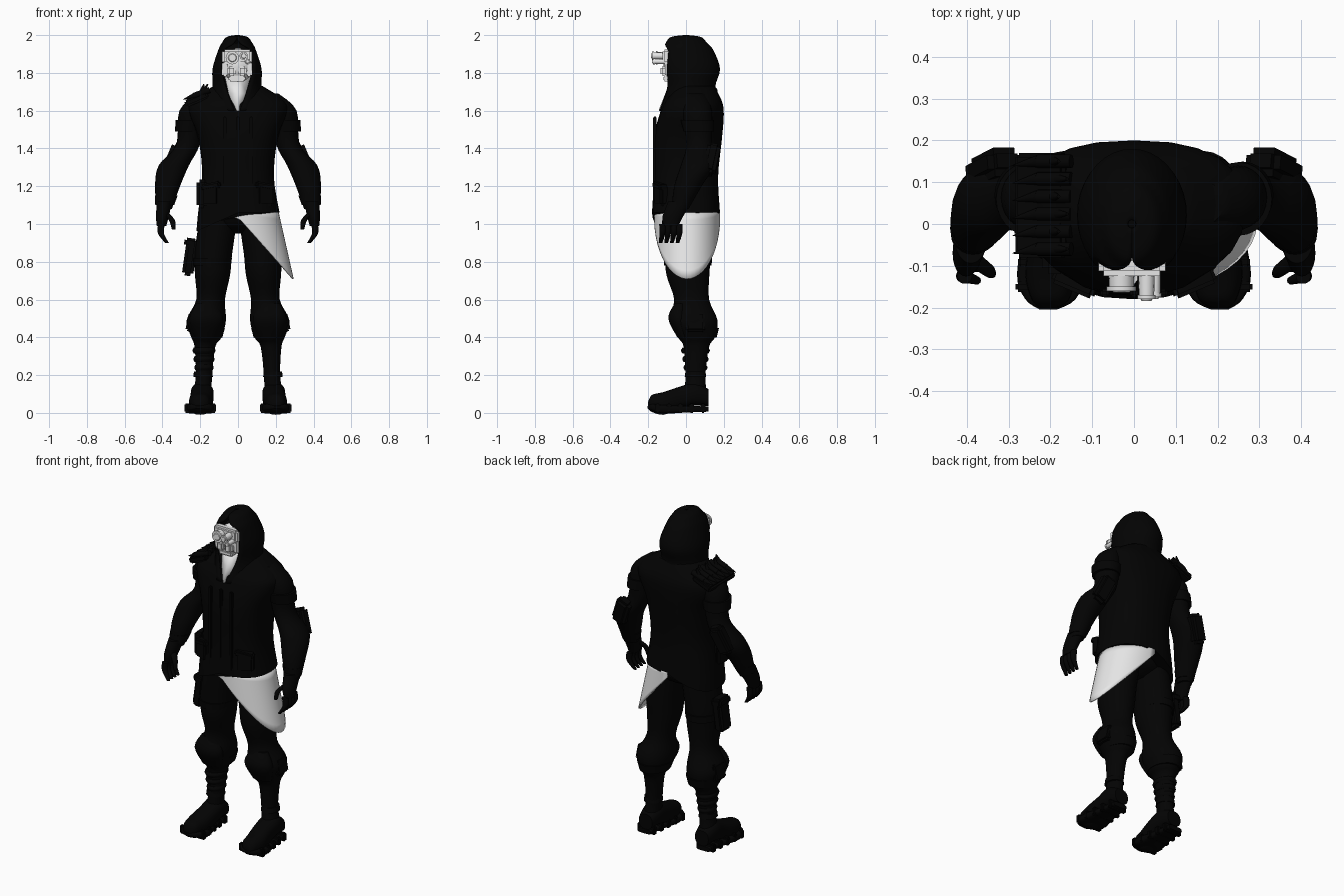
import bpy, bmesh, math
from mathutils import Vector, Matrix

cube = bpy.data.objects.get("Cube")
if cube:
    bpy.data.objects.remove(cube, do_unlink=True)


def material(name, value):
    mat = bpy.data.materials.new(name)
    mat.use_nodes = True
    colour = (value, value, value, 1)
    mat.diffuse_color = colour
    mat.node_tree.nodes["Principled BSDF"].inputs["Base Color"].default_value = colour
    return mat


BLACK = material("black cloth", .001)
WHITE = material("pale grey", .8)


def finish(name, bm, mat):
    bmesh.ops.recalc_face_normals(bm, faces=bm.faces)
    mesh = bpy.data.meshes.new(name)
    bm.to_mesh(mesh)
    bm.free()
    mesh.materials.append(mat)
    ob = bpy.data.objects.new(name, mesh)
    bpy.context.collection.objects.link(ob)
    bpy.ops.object.select_all(action='DESELECT')
    ob.select_set(True)
    bpy.context.view_layer.objects.active = ob
    bpy.ops.object.shade_smooth_by_angle(angle=math.radians(40))
    return ob


def skin(name, rows, mat, closed=False, thick=0):
    """Skin between rows of points; closed rows become a capped tube."""
    bm = bmesh.new()
    verts = [[bm.verts.new(point) for point in row] for row in rows]
    count = len(verts[0])
    for lower, upper in zip(verts, verts[1:]):
        for i in range(count if closed else count - 1):
            j = (i + 1) % count
            bm.faces.new((lower[i], lower[j], upper[j], upper[i]))
    if closed:
        bm.faces.new(verts[0])
        bm.faces.new(verts[-1])
    ob = finish(name, bm, mat)
    if thick:
        ob.modifiers.new("thickness", 'SOLIDIFY').thickness = thick


def blend(keys, steps=4):
    """Smooth in-between values through a few key sections."""
    keys = [Vector(key) for key in keys]
    result = []
    for i in range(len(keys) - 1):
        a, b = keys[i], keys[i + 1]
        before, after = keys[max(i - 1, 0)], keys[min(i + 2, len(keys) - 1)]
        for step in range(steps):
            t = step / steps
            bend = (b - before) * (t * (1 - t) ** 2) - (after - a) * (t * t * (1 - t))
            result.append(a.lerp(b, t * t * (3 - 2 * t)) + bend / 2)
    return result + [keys[-1]]


def ring(x, y, z, wide, deep, lying=False, power=1, count=24):
    points = []
    for i in range(count):
        angle = math.tau * i / count
        c, s = math.cos(angle), math.sin(angle)
        u = wide * math.copysign(abs(c) ** power, c)
        v = deep * math.copysign(abs(s) ** power, s)
        points.append(Vector((x + u, y, z + v) if lying else (x + u, y + v, z)))
    return points


def limb(name, keys, side=1, depth=1.0, **shape):
    """Tube through (x, y, z, radius) keys, mirrored when side is negative."""
    rows = [ring(side * x, y, z, r, r * depth, **shape) for x, y, z, r in blend(keys)]
    skin(name, rows, BLACK, closed=True)


def box(name, loc, size, mat=BLACK, rot=(0, 0, 0)):
    bm = bmesh.new()
    bmesh.ops.create_cube(bm, size=1)
    bmesh.ops.scale(bm, vec=size, verts=bm.verts)
    bmesh.ops.bevel(bm, geom=bm.edges[:], offset=min(size) / 4, segments=2, affect='EDGES')
    ob = finish(name, bm, mat)
    ob.location, ob.rotation_euler = loc, rot


def rod(name, start, end, radius, tip, mat=BLACK):
    start, end = Vector(start), Vector(end)
    line = end - start
    place = Matrix.Translation((start + end) / 2) @ line.to_track_quat('Z', 'Y').to_matrix().to_4x4()
    bm = bmesh.new()
    bmesh.ops.create_cone(bm, cap_ends=True, segments=16, radius1=radius, radius2=tip,
                          depth=line.length, matrix=place)
    finish(name, bm, mat)


def ball(name, loc, size, mat):
    bm = bmesh.new()
    bmesh.ops.create_uvsphere(bm, u_segments=20, v_segments=12, radius=1)
    bmesh.ops.scale(bm, vec=size, verts=bm.verts)
    finish(name, bm, mat).location = loc


# Jacket: (height, half width, half depth, centre), hem dropping towards the right hip
jacket = [(1.06, .22, .18, 0), (1.25, .19, .17, 0), (1.45, .21, .18, .01),
          (1.58, .26, .17, .03), (1.65, .25, .15, .04), (1.73, .13, .1, .05)]
rows = [ring(0, y, z, wide, deep, power=.8) for z, wide, deep, y in blend(jacket)]
for level, drop in enumerate((.45, .25, .1)):
    for point in rows[level]:
        point.z += drop * min(point.x, 0)
skin("jacket", rows, BLACK, closed=True)
limb("pelvis", [(0, .01, .95, .06), (0, .01, 1, .16), (0, 0, 1.1, .2)], depth=.75)
for x in (-.07, 0, .07):
    box("jacket_front_strip", (x, -.165, 1.33), (.02, .02, .48))
box("hip_pouch", (-.19, -.06, 1.16), (.06, .12, .15))

# Hood: (height, half width, half depth, centre, half opening), open at the front
hood = [(1.6, .15, .165, .025, .015), (1.72, .13, .135, .02, .06), (1.82, .13, .16, .02, .085),
        (1.92, .1, .145, 0, .075), (1.96, .08, .11, 0, .02), (1.99, .055, .08, 0, 0), (2, .01, .01, 0, 0)]
rows = []
for z, wide, deep, y, gap in blend(hood):
    edge = math.asin(min(max(gap, 0) / wide, 1))
    angles = [edge + (math.tau - 2 * edge) * i / 28 for i in range(29)]
    rows.append([(wide * math.sin(a) - .005, y - deep * math.cos(a), z) for a in angles])
skin("hood", rows, BLACK, thick=.01)
ball("head", (0, .02, 1.86), (.085, .1, .1), BLACK)

# Pale neck panel narrowing to a point
neck = [(1.78, .07, -.07), (1.69, .05, -.11), (1.6, .015, -.145)]
skin("neck_panel", [[(-wide, y + .02, z), (0, y, z), (wide, y + .02, z)] for z, wide, y in neck],
     WHITE, thick=.008)

# Goggles and breathing mask
ball("face", (0, -.06, 1.84), (.08, .06, .09), WHITE)
box("goggle_band", (-.005, -.1, 1.885), (.16, .05, .08), WHITE)
box("mask_chin", (-.005, -.095, 1.77), (.09, .05, .03), WHITE)
for x, z, radius, y in ((-.03, 1.88, .032, -.16), (.03, 1.89, .02, -.18), (.05, 1.86, .014, -.175)):
    rod("goggle_barrel", (x, -.1, z), (x, y, z), radius, radius * .9, WHITE)
    rod("goggle_rim", (x, y + .01, z), (x, y, z), radius * 1.1, radius * 1.1, WHITE)
    rod("goggle_glass", (x, y, z), (x, y - .004, z), radius * .7, radius * .6, WHITE)

# Parts repeated on both sides
arm = [(.17, .05, 1.69, .045), (.24, .06, 1.6, .07), (.265, .07, 1.42, .062),
       (.34, .06, 1.31, .08), (.373, .01, 1.2, .066), (.39, -.03, 1.08, .04)]
leg = [(.1, .01, 1.05, .1), (.13, .01, .85, .1), (.135, .01, .73, .093), (.145, .03, .6, .076),
       (.168, .04, .49, .104), (.167, .055, .4, .08), (.175, .055, .35, .055), (.18, .05, .2, .043),
       (.19, .05, .1, .05)]
boot = [(.19, .12, .08, .045), (.19, .05, .1, .06), (.19, -.03, .08, .06),
        (.2, -.12, .05, .06), (.2, -.18, .05, .045), (.205, -.2, .04, .02)]
sole = [(.2, .12, .02, .045), (.2, 0, .02, .06), (.2, -.12, .02, .08), (.2, -.18, .03, .06), (.205, -.205, .03, .02)]
for side, label in ((1, "left_"), (-1, "right_")):
    limb(label + "arm", arm, side, depth=1.1)
    limb(label + "arm_band", [(.25, .06, 1.55, .08), (.26, .068, 1.49, .074)], side, depth=1.1)
    limb(label + "cuff", [(.38, -.01, 1.15, .06), (.388, -.025, 1.1, .05)], side)
    box(label + "elbow_guard", (side * .335, .135, 1.34), (.09, .07, .17), rot=(-.2, -side * .4, 0))
    limb(label + "hand", [(.39, -.03, 1.12, .04), (.4, -.07, 1.04, .034), (.405, -.08, .99, .025)],
         side, depth=1.6)
    for i in range(4):
        y = -.035 - .03 * i
        limb(label + "finger", [(.405, y, 1, .018), (.408, y, .95, .016), (.376, y - .01, .9, .01)],
             side, count=10)
    limb(label + "thumb", [(.39, -.08, 1.06, .02), (.35, -.11, 1.02, .016), (.34, -.12, .97, .01)],
         side, count=10)

    limb(label + "leg", leg, side, depth=1.22)
    limb(label + "knee_pad", [(.17, -.03, .58, .05), (.168, -.04, .5, .09), (.17, -.01, .4, .06)],
         side, depth=.6)
    limb(label + "knee_cuff", [(.165, .055, .45, .096), (.165, .06, .4, .082)], side, depth=1.25)
    box(label + "knee_wing", (side * .25, .05, .48), (.04, .1, .1), rot=(0, -side * .2, 0))
    limb(label + "boot", boot, side, lying=True, power=.8)
    limb(label + "boot_top", [(.185, .05, .22, .048), (.185, .05, .19, .052)], side, depth=1.1)
    limb(label + "sole", sole, side, depth=.3, lying=True, power=.5)
    for i in range(5):
        box(label + "sole_lug", (side * .2, .09 - .06 * i, .025), (.12 + .012 * i, .026, .05))

    box(label + "jacket_pocket", (side * .14, -.13, 1.15), (.1, .05, .11), rot=(0, 0, side * .4))
    box(label + "pocket_flap", (side * .14, -.137, 1.2), (.11, .05, .035), rot=(0, side * .2, side * .4))
    box(label + "mask_filter", (side * .028 - .005, -.1, 1.81), (.046, .07, .055), WHITE)
    box(label + "mask_cheek", (side * .064 - .005, -.085, 1.82), (.03, .05, .08), WHITE)

# Wrappings round the right shin
for i in range(3):
    z, radius = .24 + .045 * i, .045 + .005 * i
    limb("shin_wrap", [(.18, .05, z - .015, radius), (.18, .05, z, radius + .006), (.18, .05, z + .015, radius)],
         -1, depth=1.25)

# Holster on the right thigh
box("holster", (-.255, .02, .82), (.06, .1, .19), rot=(0, .14, 0))
box("holster_flap", (-.25, .02, .9), (.07, .11, .05), rot=(0, .14, 0))
limb("thigh_strap", [(.135, .01, .82, .103), (.138, .01, .78, .1)], -1, depth=1.25)

# Row of cartridges over the right shoulder
box("shoulder_pad", (-.22, .045, 1.66), (.13, .25, .04), rot=(0, -.4, 0))
for i in range(6):
    y = -.06 + .042 * i
    rod("cartridge", (-.15, y, 1.71), (-.23, y, 1.68), .016, .016)
    rod("cartridge_tip", (-.23, y, 1.68), (-.29, y - .01, 1.66), .015, .001)
    rod("shoulder_spike", (-.2, y, 1.68), (-.16 - .02 * (i % 2), y, 1.74), .016, .004)

# Pale cloth wrapped round the left hip, hanging to a point
top = 1.065
rows = []
for k in range(9):
    t = k / 8
    row = []
    for i in range(25):
        angle = math.radians(-95 + 185 * i / 24)
        c, s = math.cos(angle), math.sin(angle)
        out = max(c, 0)
        hem = 1.035 - .325 * out
        row.append((.215 * c + .08 * out * t, .175 * s + .006, top + (hem - top) * t))
    rows.append(row)
skin("hip_cloth", rows, WHITE, thick=.008)
